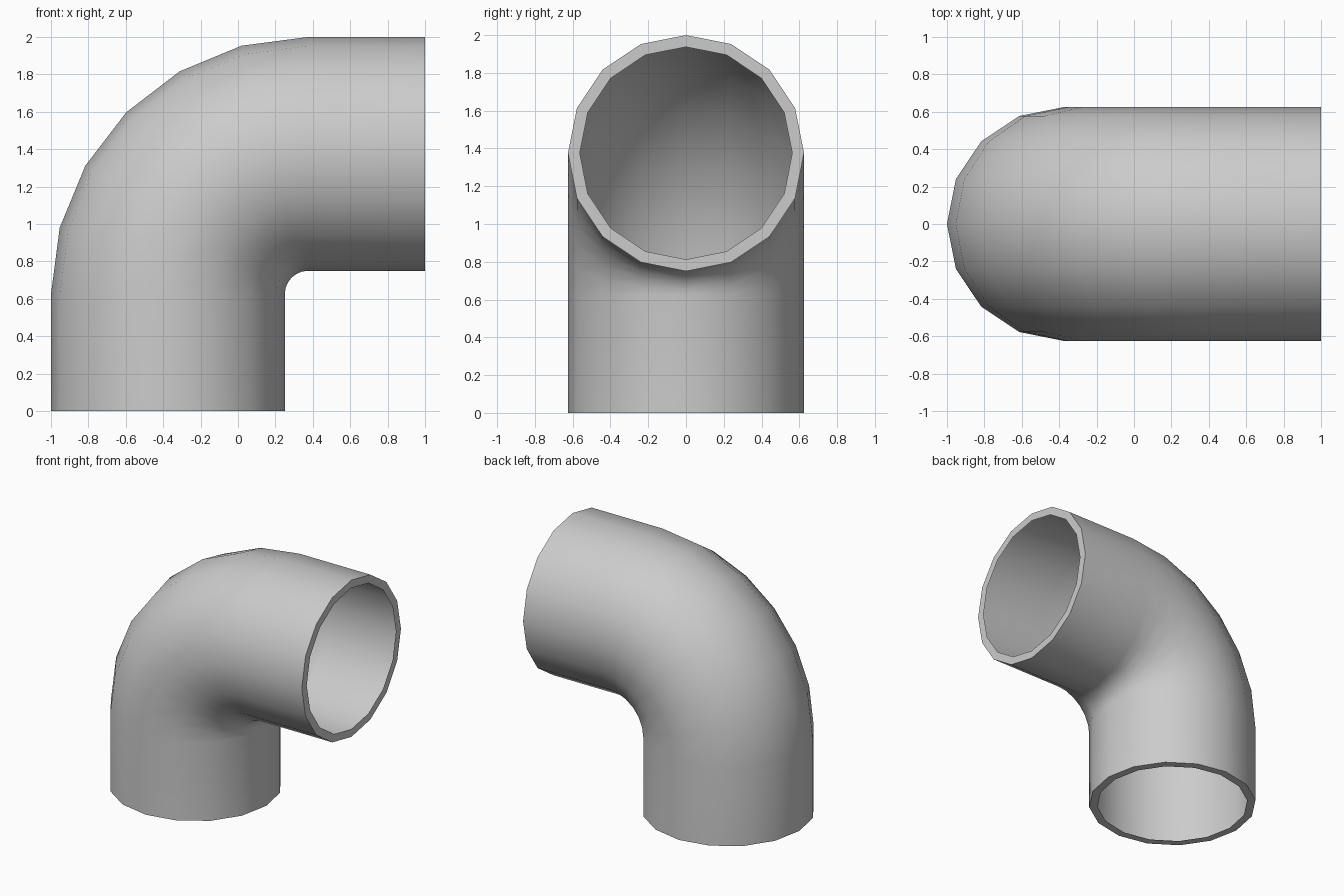
import bpy
import bmesh
from math import sin, cos, pi, radians
from mathutils import Vector

cube = bpy.data.objects.get("Cube")
if cube:
    bpy.data.objects.remove(cube, do_unlink=True)

SIDES, BEND_STEPS = 16, 6
OUTER, INNER = 0.625, 0.5625
BEND_RADIUS = 0.75
PIVOT = Vector((0.375, 0, 0.625))   # centre of the elbow's bend

# Grey pipe material
grey = bpy.data.materials.new("pipe grey")
grey.use_nodes = True
colour = (0.6, 0.6, 0.6, 1)
grey.diffuse_color = colour
grey.node_tree.nodes["Principled BSDF"].inputs["Base Color"].default_value = colour

# Stations along the pipe: centre point and outward direction of the bend
stations = [(Vector((PIVOT.x - BEND_RADIUS, 0, 0)), Vector((-1, 0, 0)))]
for i in range(BEND_STEPS + 1):
    a = radians(90) * i / BEND_STEPS
    out = Vector((-cos(a), 0, sin(a)))
    stations.append((PIVOT + out * BEND_RADIUS, out))
stations.append((Vector((1, 0, PIVOT.z + BEND_RADIUS)), Vector((0, 0, 1))))

bm = bmesh.new()


def ring(centre, out, radius):
    side = Vector((0, 1, 0))
    return [bm.verts.new(centre + radius * (out * cos(t) + side * sin(t)))
            for t in (2 * pi * k / SIDES for k in range(SIDES))]


def bridge(a, b):
    for k in range(SIDES):
        n = (k + 1) % SIDES
        bm.faces.new((b[k], b[n], a[n], a[k]))


# Thin pipe wall
wall = [ring(c, o, OUTER) for c, o in stations]
for a, b in zip(wall, wall[1:]):
    bridge(a, b)

# Flat rim turned inward at each open end
bridge(ring(*stations[0], INNER), wall[0])
bridge(wall[-1], ring(*stations[-1], INNER))

mesh = bpy.data.meshes.new("pipe_elbow")
bm.to_mesh(mesh)
bm.free()
mesh.materials.append(grey)
pipe = bpy.data.objects.new("pipe_elbow", mesh)
bpy.context.collection.objects.link(pipe)

# Smooth wall with crisp rims
bpy.ops.object.select_all(action="DESELECT")
pipe.select_set(True)
bpy.context.view_layer.objects.active = pipe
bpy.ops.object.shade_smooth_by_angle(angle=radians(40))
